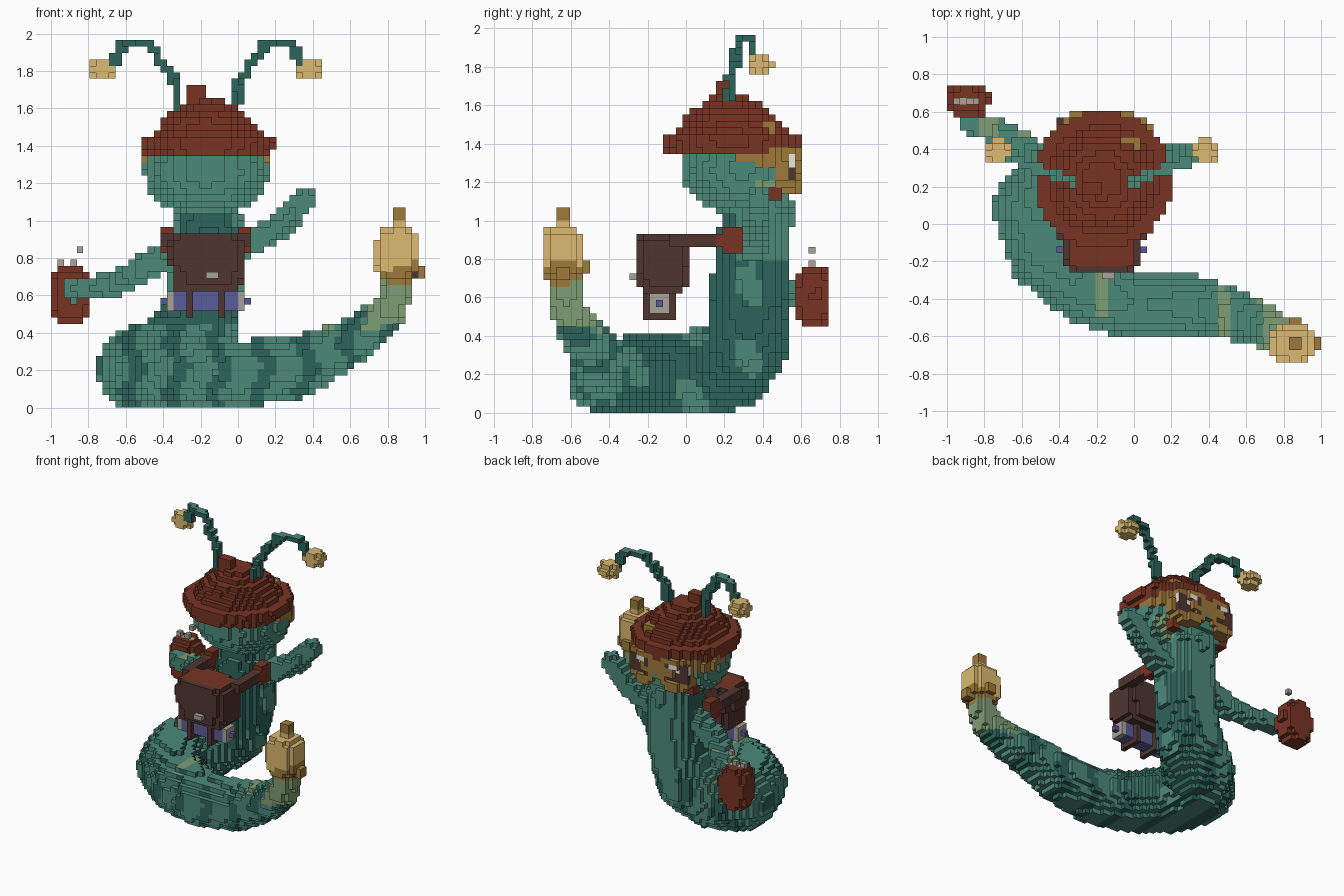
import bpy
from math import sin, hypot
from mathutils import Vector

U = 2 / 58                      # edge of one cube
SIZE = (58, 43, 57)
MID = -0.165                    # x of the head and pack centre line

cube = bpy.data.objects.get("Cube")
if cube:
    bpy.data.objects.remove(cube, do_unlink=True)

PALETTE = {
    "teal": (76, 138, 121), "dark teal": (45, 100, 92), "sage": (127, 158, 118),
    "gold": (220, 186, 113), "dark gold": (158, 122, 58), "rust red": (120, 52, 35),
    "dark brown": (80, 53, 48), "blue": (90, 92, 152), "grey": (168, 164, 152),
    "white": (240, 240, 236)}
materials = {}
for colour, rgb in PALETTE.items():
    mat = bpy.data.materials.new(colour)
    mat.use_nodes = True
    linear = [((c / 255 + 0.055) / 1.055) ** 2.4 for c in rgb] + [1]
    mat.diffuse_color = linear
    mat.node_tree.nodes["Principled BSDF"].inputs["Base Color"].default_value = linear
    materials[colour] = mat

centres = {(i, j, k): Vector((-1 + (i + .5) * U, (j - 21) * U, (k + .5) * U))
           for i in range(SIZE[0]) for j in range(SIZE[1]) for k in range(SIZE[2])}
taken = set()
parts = []


# Shape tests: each returns a function telling whether a point is inside
def ball(c, r, power=2):
    return lambda p: sum(abs((p[a] - c[a]) / r[a]) ** power for a in range(3)) < 1


def box(lo, hi):
    return lambda p: all(lo[a] < p[a] < hi[a] for a in range(3))


def around(c, half=.0175):
    return box([v - half for v in c], [v + half for v in c])


def tube(points):
    segs = []
    for a, b in zip(points, points[1:]):
        start, d = Vector(a[:3]), Vector(b[:3]) - Vector(a[:3])
        segs.append((start, d, d.length_squared, a[3], b[3]))

    def inside(p):
        for start, d, l2, r0, r1 in segs:
            t = min(1, max(0, (p - start).dot(d) / l2))
            if (p - start - d * t).length < r0 + (r1 - r0) * t:
                return True
        return False
    return inside


def lathe(x, y, profile):
    def inside(p):
        for (z0, r0), (z1, r1) in zip(profile, profile[1:]):
            if z0 <= p.z < z1:
                r = r0 + (r1 - r0) * (p.z - z0) / (z1 - z0)
                return hypot(p.x - x, p.y - y) < r
        return False
    return inside


def add(name, paint, *tests):
    """Claim the free cubes of a part; paint is a colour or a rule."""
    cells = [c for c, p in centres.items()
             if c not in taken and any(t(p) for t in tests)]
    taken.update(cells)
    parts.append((name, paint if callable(paint) else lambda p, n: paint, cells))


def make_mesh(name, paint, cells):
    verts, faces, slots, used = {}, [], [], []
    for cell in cells:
        for axis in range(3):
            for side in (-1, 1):
                near = list(cell)
                near[axis] += side
                if tuple(near) in taken:
                    continue
                quad = []
                for du, dv in ((0, 0), (1, 0), (1, 1), (0, 1))[::side]:
                    corner = list(cell)
                    corner[axis] += side > 0
                    corner[(axis + 1) % 3] += du
                    corner[(axis + 2) % 3] += dv
                    quad.append(verts.setdefault(tuple(corner), len(verts)))
                n = [0, 0, 0]
                n[axis] = side
                colour = paint(centres[cell], n)
                if colour not in used:
                    used.append(colour)
                faces.append(quad)
                slots.append(used.index(colour))
    mesh = bpy.data.meshes.new(name)
    mesh.from_pydata([(-1 + i * U, (j - 21.5) * U, k * U) for i, j, k in verts], [], faces)
    for colour in used:
        mesh.materials.append(materials[colour])
    mesh.polygons.foreach_set("material_index", slots)
    mesh.update()
    bpy.context.collection.objects.link(bpy.data.objects.new(name, mesh))


# Colour rules
def skin(p, n):
    wave = sin(27 * p.x + 1.1 + .9 * sin(22 * p.z))
    patch = sin(21 * p.y + 1) + sin(17 * p.z + 9 * p.y)
    if p.x > .76 and p.z > .46 or p.x > .45 and wave > .3 and (n[2] > 0 or p.z > .4):
        return "sage"
    if n[2] > 0:
        return "sage" if abs(p.x + .17) < .03 and -.5 < p.y < -.2 else "teal"
    if p.x < .25 and (n[0] > 0 or n[1] < 0 and p.z > .45):
        return "teal" if patch > .9 or p.z > .78 and p.y > .27 else "dark teal"
    return "teal" if wave > -.4 or n[1] > 0 and p.z > .45 else "dark teal"


def lens_paint(p, n):
    across = abs(abs(p.x - MID) - .135)
    if (across < .07 and n[1] > 0 or .52 < p.y < .57) and 1.22 < p.z < 1.35:
        return "white" if p.z > 1.28 and (n[0] or across < .035) else "dark brown"
    return "dark gold"


def pack_paint(p, n):
    return "rust red" if n[2] > 0 and p.z > .88 and p.y > -.23 else "dark brown"


def flask_paint(p, n):
    froth = n[2] > 0 and p.z > .72 and abs(p.x + .89) < .07 and abs(p.y - .66) < .02
    return "grey" if froth else "rust red"


# Hat: wide brim, cone, knob and pin
add("hat_pin", "dark gold", box((-.06, .41, 1.46), (.02, .45, 1.53)))
add("hat", "rust red",
    lathe(MID, .235, ((1.345, .34), (1.38, .365), (1.45, .37), (1.451, .305),
                      (1.52, .25), (1.56, .22), (1.6, .16), (1.66, .07))),
    box((-.28, .15, 1.6), (-.17, .235, 1.72)))

# Goggles with two round lenses on a curved frame, and their strap
for side, label in ((1, "left"), (-1, "right")):
    cx = MID + .135 * side
    hole = ball((cx, .6, 1.26), (.07, .03, .07))
    add(label + "_goggle", lens_paint, lambda p: (
        hypot(p.x - cx, p.z - 1.265) < .13 and p.y > .47 and not hole(p)
        and p.y + .6 * max(0, abs(p.x - MID) - .15) < .605))
    add(label + "_cheek", "rust red", around((MID + .2 * side, .48, 1.13), .035))
band = ball((-.17, .29, 1.3), (.345, .33, .3))
add("goggle_strap", "dark gold",
    lambda p: band(p) and p.y > .26 and 1.31 - .2 * (p.y - .27) < p.z < 1.39)

# Antennae with bobbles
for side, label, bx in ((1, "left", .379), (-1, "right", -.724)):
    path = [(.15, .23, 1.58), (.17, .23, 1.74), (.25, .26, 1.86),
            (.31, .28, 1.94), (.45, .33, 1.95), (.5, .36, 1.84)]
    add(label + "_bobble", "gold", ball((bx, .379, 1.81), (.07, .06, .06)),
        box((bx - .03, .42, 1.8), (bx + .03, .46, 1.82)))
    add(label + "_antenna", lambda p, n: "teal" if n[2] > 0 else "dark teal",
        tube([(MID + x * side, y, z, .028) for x, y, z in path]))

# Backpack with lid, bedroll, buckle and straps
add("pack_buckle", "grey", box((-.17, -.29, .69), (-.1, -.25, .73)))
for x in (-.26, -.08):
    add("bedroll_strap", "dark brown", box((x - .02, -.22, .48), (x + .02, -.05, .63)))


def roll(p):
    r = max(abs(p.y + .138), abs(p.z - .569))
    return r < .055 and abs(p.x + .165) < .215 or r < .02 and abs(p.x + .165) < .25


add("bedroll", lambda p, n: "grey" if .17 < abs(p.x + .165) < .215 else "blue", roll)
add("backpack", pack_paint,
    ball((MID, -.125, .82), (.205, .15, .125), 3.5),
    ball((MID, -.12, .74), (.19, .125, .13), 5))
for side, label in ((1, "left"), (-1, "right")):
    x = MID + .205 * side
    add(label + "_shoulder_strap",
        lambda p, n: "rust red" if p.y > .17 else "dark brown",
        box((x - .04, -.08, .86), (x + .04, .2, .94)),
        box((x - .04, .18, .84), (x + .04, .28, .97)))

# Rattle on the tail tip
add("rattle_chip", "dark brown", around((.94, -.67, .69)))
add("rattle", lambda p, n: "dark gold" if p.z < .71 + .35 * (p.x - .74) or p.z > .99
    else "gold",
    ball((.85, -.64, .82), (.118, .112, .165), 2.7),
    box((.82, -.68, .9), (.89, -.61, 1.065)))
add("rattle_jingles", "dark gold", box((.93, -.67, .7), (1, -.6, .77)),
    box((.82, -.55, .72), (.89, -.49, .8)))

# Flask held in the right hand, with bubbles
add("flask", flask_paint, ball((-.89, .66, .603), (.115, .1, .168), 2.4),
    box((-.8, .68, .6), (-.75, .72, .66)))
add("flask_bubbles", "grey",
    *[around(c) for c in ((-.95, .66, .78), (-.88, .66, .78), (-.84, .66, .86))])

# Head, arms and coiled body
add("head", lambda p, n: "sage" if p.x > MID and .36 < p.y < .45 and 1.07 < p.z < 1.2
    else "teal", ball((-.17, .29, 1.27), (.335, .31, .25)))
add("left_arm", "teal", tube([(-.05, .33, .83, .08), (.2, .37, .95, .07),
                              (.36, .38, 1.11, .065)]))
add("right_arm", lambda p, n: "sage" if p.y > .47 and n[2] > 0 and sin(30 * p.x) > 0
    else "teal", tube([(-.3, .33, .86, .08), (-.52, .37, .74, .075),
                       (-.68, .48, .65, .065), (-.88, .55, .63, .065)]))
add("body", skin, tube([
    (MID, .38, 1.05, .18), (MID, .34, .85, .195), (-.18, .335, .6, .205),
    (-.25, .31, .35, .22), (-.4, .22, .25, .235), (-.52, .08, .2, .235),
    (-.46, -.15, .2, .22), (-.25, -.34, .19, .2), (0, -.435, .18, .18),
    (.3, -.43, .21, .165), (.5, -.47, .3, .14), (.68, -.54, .4, .115),
    (.81, -.61, .52, .095), (.86, -.63, .68, .08)]))

for part in parts:
    make_mesh(*part)
